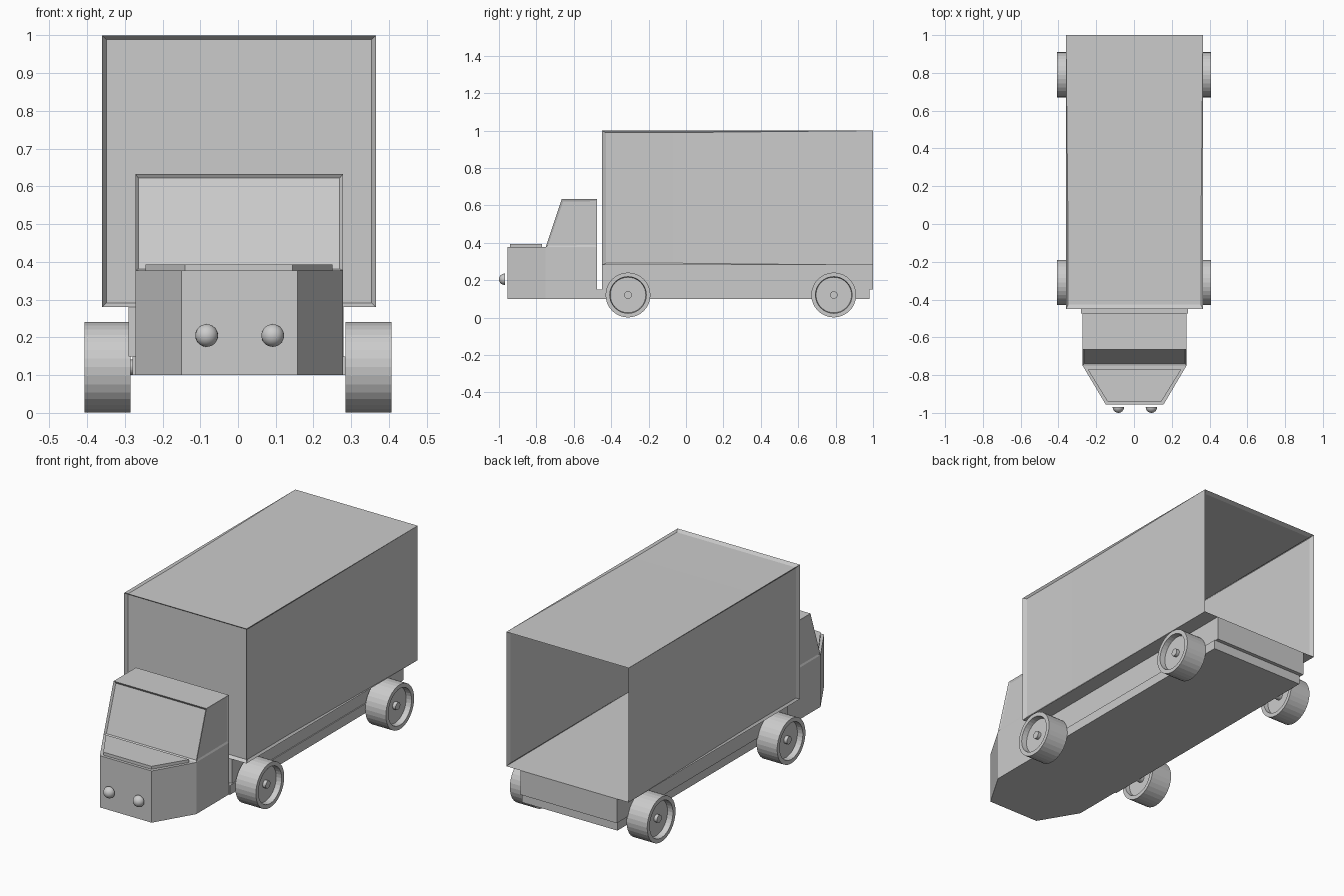
import bpy, bmesh, math
from mathutils import Vector, Matrix

if "Cube" in bpy.data.objects:
    bpy.data.objects.remove(bpy.data.objects["Cube"])


def finish(bm, name, smooth=False):
    bmesh.ops.recalc_face_normals(bm, faces=bm.faces)
    me = bpy.data.meshes.new(name)
    for f in bm.faces:
        f.smooth = smooth
    bm.to_mesh(me)
    bm.free()
    ob = bpy.data.objects.new(name, me)
    bpy.context.collection.objects.link(ob)
    return ob


def prism(points, offset):
    """Extrude a closed outline along offset."""
    bm = bmesh.new()
    face = bm.faces.new([bm.verts.new(p) for p in points])
    ext = bmesh.ops.extrude_face_region(bm, geom=[face], use_keep_orig=True)
    bmesh.ops.translate(bm, vec=offset,
                        verts=[v for v in ext["geom"] if isinstance(v, bmesh.types.BMVert)])
    bmesh.ops.recalc_face_normals(bm, faces=bm.faces)
    return bm


def plan(points, z0, z1):
    return prism([(x, y, z0) for x, y in points], (0, 0, z1 - z0))


def recess(bm, test, border, depth):
    """Inset the faces whose normal passes the test, then push them in."""
    for f in [f for f in bm.faces if test(f.normal)]:
        bmesh.ops.inset_individual(bm, faces=[f], thickness=border)
        bmesh.ops.translate(bm, verts=f.verts, vec=f.normal * -depth)


def lathe(name, profile, y, z, side, steps=32):
    """Spin an (x, radius) profile around the x axis."""
    bm = bmesh.new()
    vs = [bm.verts.new((side * x, 0, r)) for x, r in profile]
    es = [bm.edges.new(e) for e in zip(vs, vs[1:])]
    bmesh.ops.spin(bm, geom=vs + es, axis=(1, 0, 0), cent=(0, 0, 0),
                   angle=2 * math.pi, steps=steps)
    bmesh.ops.remove_doubles(bm, verts=bm.verts, dist=1e-4)
    bmesh.ops.translate(bm, verts=bm.verts, vec=(0, y, z))
    return finish(bm, name)


# cargo box: panelled sides, open at the rear
bm = bmesh.new()
bmesh.ops.create_cube(bm, size=1)
bm.normal_update()
faces = [(f, f.normal.copy()) for f in bm.faces if f.normal.z > -0.5]
for f, n in faces:
    bmesh.ops.inset_individual(bm, faces=[f], thickness=0.022)
    depth = 0.955 if n.y > 0.5 else 0.012
    bmesh.ops.translate(bm, verts=f.verts, vec=n * -depth)
bmesh.ops.transform(bm, verts=bm.verts,
                    matrix=Matrix.Translation((0.0025, 0.275, 0.64))
                    @ Matrix.Diagonal((0.725, 1.45, 0.72, 1)))
finish(bm, "cargo_box")

# rail frame under the box
finish(plan([(-0.29, -0.45), (0.28, -0.45), (0.28, 1.0), (-0.29, 1.0)], 0.15, 0.28), "box_frame")

# chassis plate
finish(plan([(-0.28, -0.475), (0.285, -0.475), (0.285, 0.98), (-0.28, 0.98)], 0.10, 0.15), "chassis")

# lower cab and tapered nose
L, R = -0.272, 0.278
finish(plan([(L, -0.475), (L, -0.75), (-0.15, -0.955), (0.157, -0.955), (R, -0.75), (R, -0.475)],
            0.10, 0.377), "cab_lower")

# hood lid
finish(plan([(-0.245, -0.77), (-0.14, -0.94), (0.145, -0.94), (0.25, -0.77)], 0.377, 0.393), "hood_lid")

# upper cab with recessed windscreen and side windows
side = [(-0.75, 0.377), (-0.665, 0.633), (-0.475, 0.633), (-0.475, 0.377)]
bm = prism([(L, y, z) for y, z in side], (R - L, 0, 0))
bm.normal_update()
recess(bm, lambda n: n.y < -0.5, 0.012, 0.01)
bm.normal_update()
recess(bm, lambda n: abs(n.x) > 0.99, 0.015, 0.004)
finish(bm, "cab_upper")

# headlights: domes on the nose
for x in (-0.083, 0.092):
    bm = bmesh.new()
    bmesh.ops.create_uvsphere(bm, u_segments=24, v_segments=16, radius=0.03)
    bmesh.ops.translate(bm, verts=bm.verts, vec=(x, -0.97, 0.205))
    cut = bmesh.ops.bisect_plane(bm, geom=bm.verts[:] + bm.edges[:] + bm.faces[:],
                                 plane_co=(0, -0.968, 0), plane_no=(0, 1, 0), clear_outer=True)
    rim = [e for e in cut["geom_cut"] if isinstance(e, bmesh.types.BMEdge)]
    bmesh.ops.contextual_create(bm, geom=rim)
    ob = finish(bm, "headlight", True)
    bpy.context.view_layer.objects.active = ob
    ob.select_set(True)
    bpy.ops.object.shade_smooth_by_angle(angle=math.radians(40))
    ob.select_set(False)

# wheels with dished rims and a small hub
wheel = [(0.27, 0), (0.27, 0.02), (0.31, 0.02), (0.31, 0.095), (0.285, 0.098), (0.285, 0.12),
         (0.407, 0.12), (0.407, 0.098), (0.377, 0.095), (0.377, 0.02), (0.395, 0.02), (0.395, 0)]
for y, end in ((-0.31, "front"), (0.79, "rear")):
    for s in (-1, 1):
        lathe(end + "_wheel", wheel, y, 0.121, s)
